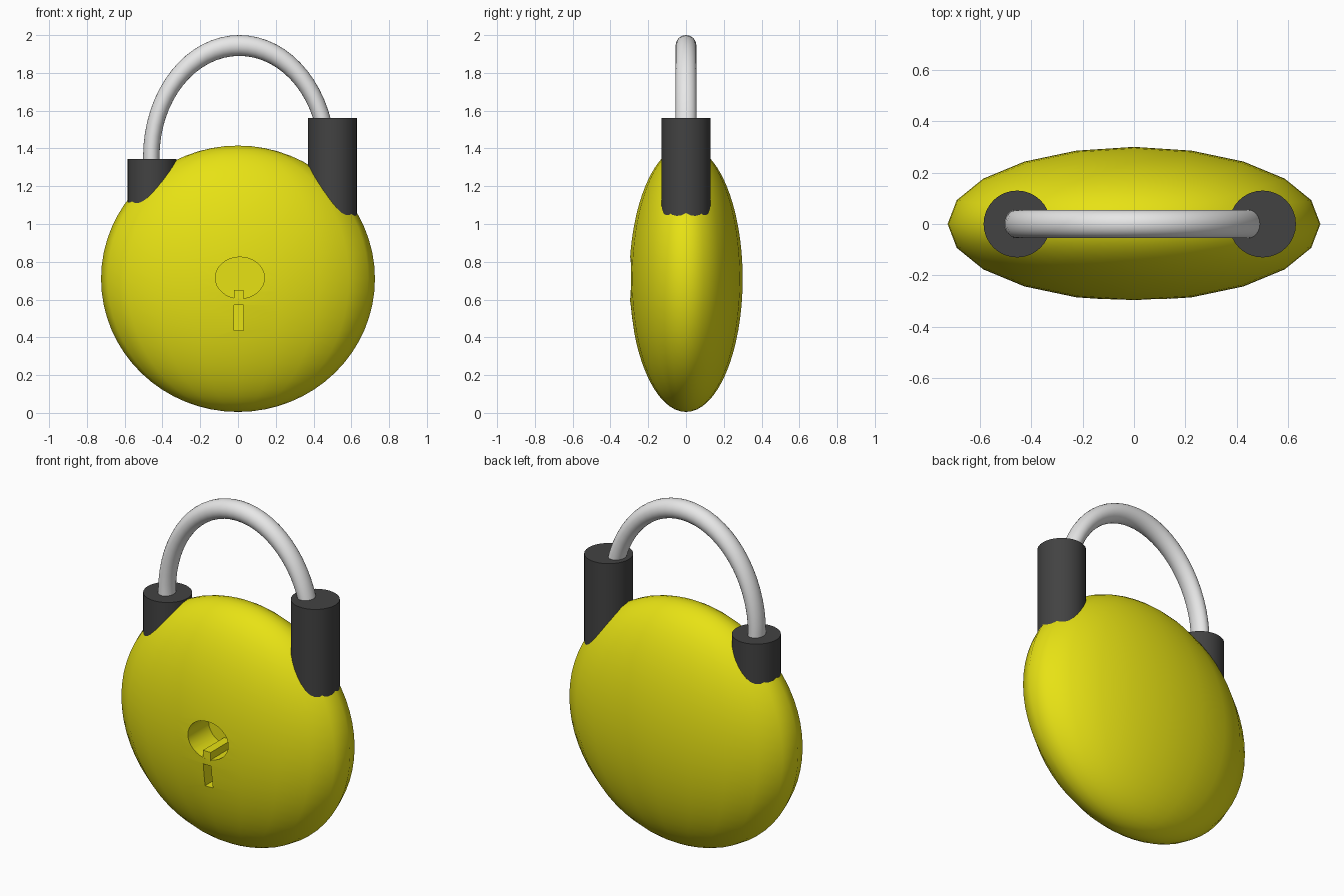
import bpy
import bmesh
from math import radians
from mathutils import Matrix, Vector

if "Cube" in bpy.data.objects:
    bpy.data.objects.remove(bpy.data.objects["Cube"])


def material(name, colour):
    mat = bpy.data.materials.new(name)
    mat.use_nodes = True
    mat.diffuse_color = (*colour, 1)
    mat.node_tree.nodes["Principled BSDF"].inputs["Base Color"].default_value = (*colour, 1)
    return mat


yellow = material("yellow", (0.8, 0.76, 0.007))
charcoal = material("charcoal", (0.055, 0.055, 0.055))
steel = material("light steel", (0.8, 0.8, 0.8))


def finish(name, mat, angle=None):
    """Name the active part, bake its transform, colour and shade it."""
    ob = bpy.context.object
    ob.name = name
    bpy.ops.object.transform_apply(location=True, rotation=True, scale=True)
    ob.data.materials.append(mat)
    if angle:
        bpy.ops.object.shade_smooth_by_angle(angle=radians(angle))
    return ob


def box(name, low, high, mat):
    low, high = Vector(low), Vector(high)
    bpy.ops.mesh.primitive_cube_add(size=1, location=(low + high) / 2)
    bpy.context.object.scale = high - low
    return finish(name, mat)


def cylinder(name, x, radius, bottom, top):
    bpy.ops.mesh.primitive_cylinder_add(vertices=32, radius=radius, depth=top - bottom,
                                        location=(x, 0, (bottom + top) / 2))
    return finish(name, charcoal, 40)


# Flattened body
bpy.ops.mesh.primitive_uv_sphere_add(segments=20, ring_count=32, radius=1, location=(0, 0, 0.71))
bpy.context.object.scale = (0.725, 0.3, 0.705)
body = finish("lock_body", yellow)

# Keyhole: round recess and slot cut into the front
bpy.ops.mesh.primitive_cylinder_add(vertices=32, radius=1, depth=0.3, location=(0.01, -0.25, 0.715),
                                    rotation=(radians(90), 0, 0))
bpy.context.object.scale = (0.13, 0.11, 1)
recess = finish("recess_cutter", yellow)
slot = box("slot_cutter", (-0.02, -0.4, 0.435), (0.03, -0.1, 0.57), yellow)
bpy.context.view_layer.objects.active = body
for cutter in (recess, slot):
    mod = body.modifiers.new("cut", "BOOLEAN")
    mod.operation = "DIFFERENCE"
    mod.solver = "EXACT"
    mod.object = cutter
    bpy.ops.object.modifier_apply(modifier=mod.name)
    bpy.data.objects.remove(cutter)
body.select_set(True)
bpy.ops.object.shade_smooth_by_angle(angle=radians(50))

# Small bar at the bottom of the recess
box("keyhole_bar", (-0.02, -0.295, 0.6), (0.03, -0.09, 0.65), yellow)

# Collars of unequal height
cylinder("left_collar", 0.5, 0.13, 1.04, 1.56)
cylinder("right_collar", -0.455, 0.13, 1.06, 1.345)

# Shackle: stretched ring, with the lower part cut away inside the collars
bpy.ops.mesh.primitive_torus_add(major_segments=64, minor_segments=24, major_radius=0.59,
                                 minor_radius=0.055, location=(0.007, 0, 1.355),
                                 rotation=(radians(90), 0, 0))
bpy.context.object.scale = (0.79, 1, 1)
shackle = finish("shackle", steel)
bm = bmesh.new()
bm.from_mesh(shackle.data)
bmesh.ops.bisect_plane(bm, geom=bm.verts[:] + bm.edges[:] + bm.faces[:], plane_co=(0, 0, 1.25),
                       plane_no=(0, 0, 1), clear_inner=True)
bmesh.ops.holes_fill(bm, edges=[e for e in bm.edges if e.is_boundary])
bm.to_mesh(shackle.data)
bm.free()
bpy.ops.object.shade_smooth_by_angle(angle=radians(40))
